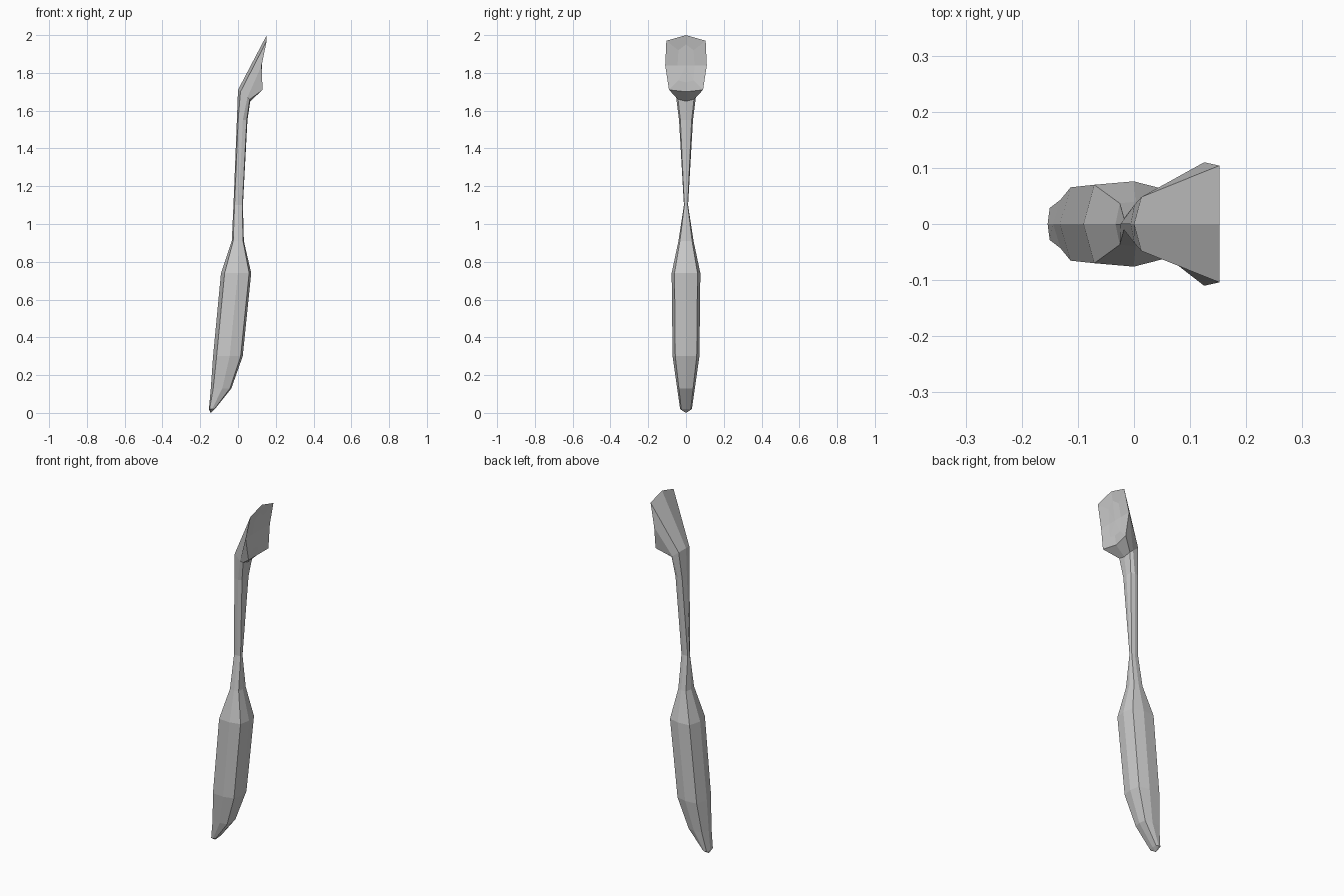
import bpy, bmesh

if "Cube" in bpy.data.objects:
    bpy.data.objects.remove(bpy.data.objects["Cube"])

# Cross-section: fraction across x, fraction of half width (mirrored in y)
PROFILE = [(0, 0), (.12, .92), (.56, 1), (.93, .8), (1, 0)]


def mirrored(bm, half):
    """Make a closed ring of 8 vertices from 5 points on the +y side."""
    pts = list(half) + [(x, -y, z) for x, y, z in reversed(half[1:-1])]
    return [bm.verts.new(p) for p in pts]


def section(bm, z, x0, x1, w):
    return mirrored(bm, [(x0 + (x1 - x0) * u, w * v, z) for u, v in PROFILE])


def bridge(bm, a, b):
    n = len(a)
    for i in range(n):
        j = (i + 1) % n
        bm.faces.new((a[i], a[j], b[j], b[i]))


def fan(bm, ring, centre):
    c = bm.verts.new(centre)
    for i in range(len(ring)):
        bm.faces.new((ring[i], ring[(i + 1) % len(ring)], c))


def finish(bm, name):
    bmesh.ops.recalc_face_normals(bm, faces=bm.faces)
    mesh = bpy.data.meshes.new(name)
    bm.to_mesh(mesh)
    bm.free()
    bpy.context.collection.objects.link(bpy.data.objects.new(name, mesh))


# Rim where the neck meets the head
COLLAR = [(0, 0, 1.71), (.013, .048, 1.70), (.05, .052, 1.67),
          (.062, .042, 1.66), (.065, 0, 1.65)]

# Grip and slender neck: z, back x, front x, half width
bm = bmesh.new()
rings = [section(bm, *s) for s in [
    (.02, -.154, -.123, .031),
    (.13, -.144, -.035, .047),
    (.30, -.132, .025, .071),
    (.74, -.09, .07, .076),
    (.91, -.033, .031, .04),
    (1.10, -.024, .026, .011),
    (1.55, -.006, .05, .037)]]
rings.append(mirrored(bm, COLLAR))
for a, b in zip(rings, rings[1:]):
    bridge(bm, a, b)
fan(bm, rings[0], (-.145, 0, 0))
finish(bm, "handle")

# Flared head with a slightly dished front face
bm = bmesh.new()
collar = mirrored(bm, COLLAR)
rim = mirrored(bm, [(.152, 0, 2.0), (.152, .104, 1.97), (.125, .11, 1.84),
                    (.13, .09, 1.71), (.118, 0, 1.70)])
inner = mirrored(bm, [(.14, 0, 1.95), (.135, .04, 1.92), (.125, .045, 1.84),
                      (.126, .04, 1.76), (.126, 0, 1.75)])
bridge(bm, collar, rim)
bridge(bm, rim, inner)
fan(bm, inner, (.126, 0, 1.84))
finish(bm, "head")
